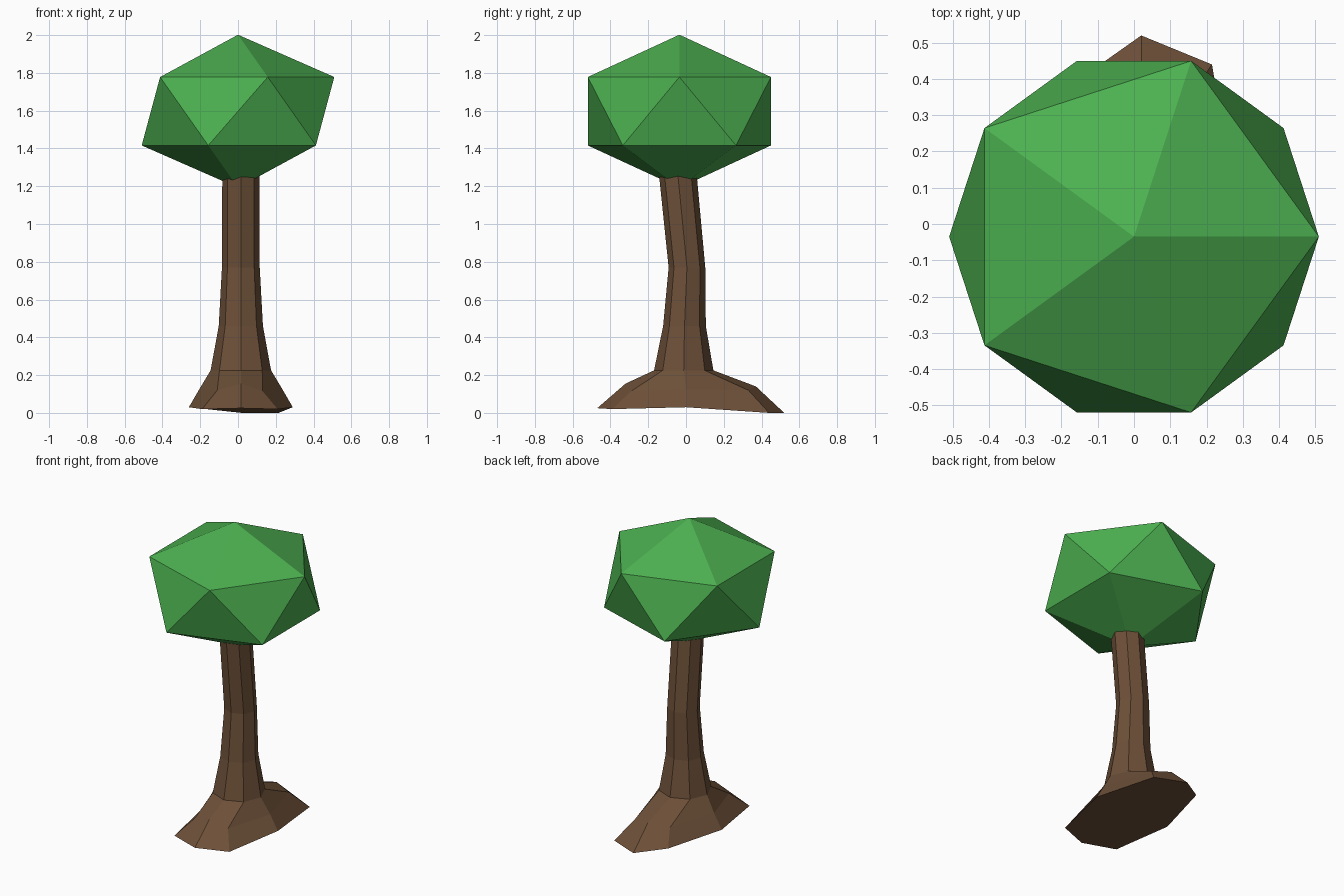
import bpy, bmesh
from math import cos, sin, pi

cube = bpy.data.objects.get("Cube")
if cube:
    bpy.data.objects.remove(cube, do_unlink=True)


def make_material(name, colour):
    mat = bpy.data.materials.new(name)
    mat.use_nodes = True
    mat.diffuse_color = colour
    mat.node_tree.nodes["Principled BSDF"].inputs["Base Color"].default_value = colour
    return mat


def make_object(name, bm, mat):
    bmesh.ops.recalc_face_normals(bm, faces=bm.faces)
    mesh = bpy.data.meshes.new(name)
    bm.to_mesh(mesh)
    bm.free()
    mesh.materials.append(mat)
    obj = bpy.data.objects.new(name, mesh)
    bpy.context.collection.objects.link(obj)
    return obj


SIDES = 8
bark = make_material("bark brown", (0.153, 0.08, 0.04, 1))
leaf = make_material("leaf green", (0.072, 0.429, 0.08, 1))


def octagon(z, cx, cy, rx, ry):
    steps = [2 * pi * i / SIDES for i in range(SIDES)]
    return [(cx + rx * cos(a), cy + ry * sin(a), z) for a in steps]


# Root flare: ground outline and knee ring, counterclockwise from the left side
ground = [(.29, 0, .03), (.215, .44, 0), (.02, .52, 0), (-.15, .40, .03),
          (-.26, 0, .03), (-.19, -.39, .02), (.015, -.47, .025), (.21, -.39, .02)]
knee = [(.235, 0, .125), (.14, .33, .12), (.02, .37, .14), (-.10, .31, .12),
        (-.205, 0, .125), (-.11, -.29, .12), (.015, -.32, .155), (.13, -.29, .115)]

# Bent trunk: height, centre x, centre y, radius x, radius y
trunk = [(.225, .015, -.012, .16, .157), (.46, .015, -.008, .117, .113),
         (.77, .015, .005, .1, .097), (1.3, .015, -.047, .098, .1)]

bm = bmesh.new()
rings = [[bm.verts.new(p) for p in ring]
         for ring in [ground, knee] + [octagon(*t) for t in trunk]]
for low, high in zip(rings, rings[1:]):
    for i in range(SIDES):
        j = (i + 1) % SIDES
        bm.faces.new((low[i], low[j], high[j], high[i]))
bm.faces.new(rings[0][::-1])
bm.faces.new(rings[-1])
make_object("trunk", bm, bark)

# Faceted crown
bm = bmesh.new()
bmesh.ops.create_icosphere(bm, subdivisions=1, radius=1)
bmesh.ops.scale(bm, vec=(.57, .57, .405), verts=bm.verts)
bmesh.ops.translate(bm, vec=(0, -.035, 1.597), verts=bm.verts)
make_object("crown", bm, leaf)
